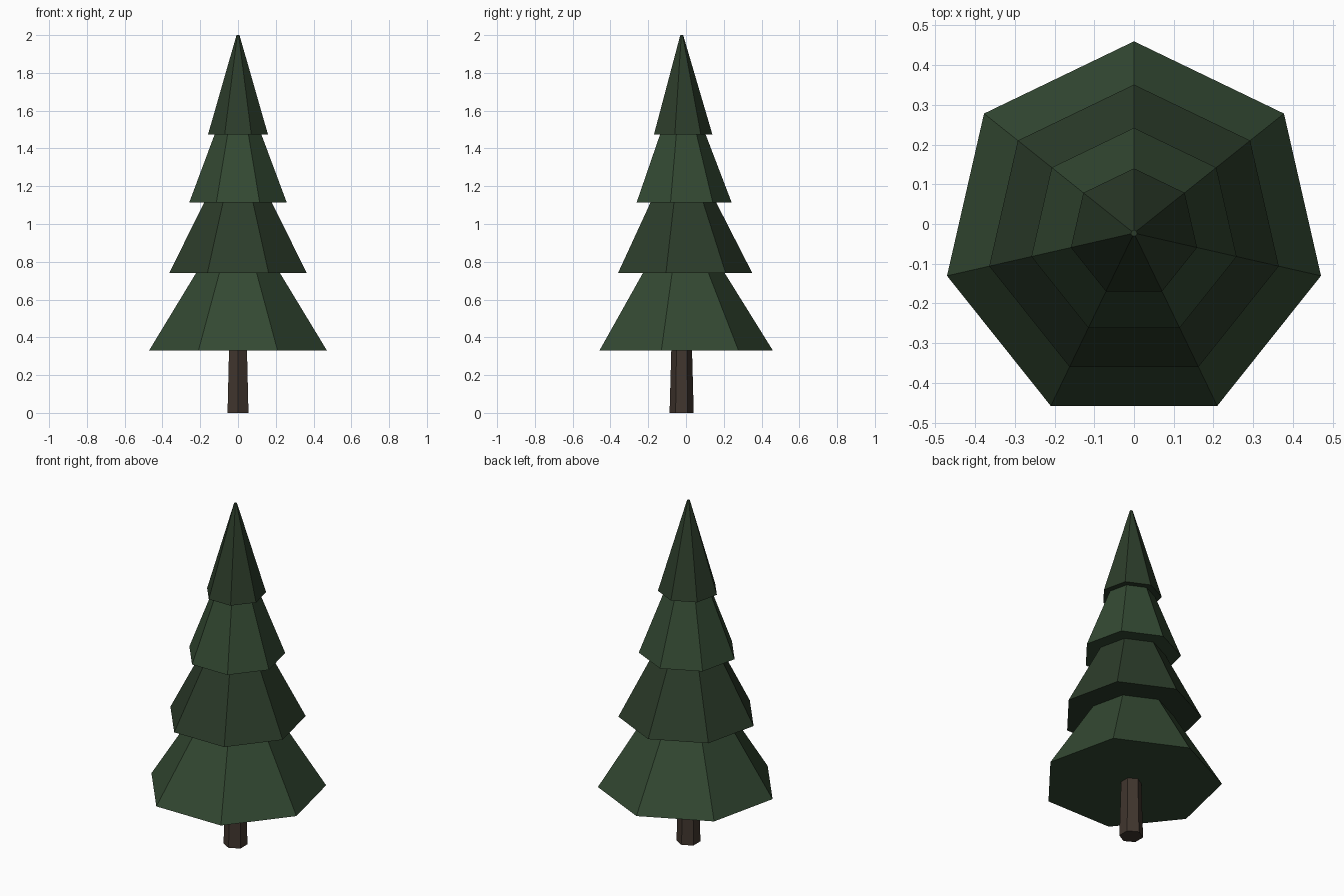
import bpy, bmesh
from math import sin, cos, pi

if "Cube" in bpy.data.objects:
    bpy.data.objects.remove(bpy.data.objects["Cube"])

CY = -0.023  # tree axis; the seven-sided outline is centred by its bounds


def material(name, rgb):
    m = bpy.data.materials.new(name)
    m.diffuse_color = (*rgb, 1)
    m.use_nodes = True
    m.node_tree.nodes["Principled BSDF"].inputs["Base Color"].default_value = m.diffuse_color
    return m


def frustum(name, sides, z0, r0, z1, r1, mat):
    """Closed tapered prism with one corner pointing to +y."""
    bm = bmesh.new()
    rings = [[bm.verts.new((r * sin(2 * pi * i / sides), CY + r * cos(2 * pi * i / sides), z))
              for i in range(sides)] for z, r in ((z0, r0), (z1, r1))]
    low, high = rings
    for i in range(sides):
        j = (i + 1) % sides
        bm.faces.new((low[i], low[j], high[j], high[i]))
    bm.faces.new(low)
    bm.faces.new(high)
    bmesh.ops.recalc_face_normals(bm, faces=bm.faces)
    mesh = bpy.data.meshes.new(name)
    bm.to_mesh(mesh)
    bm.free()
    mesh.materials.append(mat)
    obj = bpy.data.objects.new(name, mesh)
    bpy.context.collection.objects.link(obj)
    return obj


bark = material("bark", (0.052, 0.036, 0.027))
light = material("light_needles", (0.033, 0.066, 0.032))
dark = material("dark_needles", (0.025, 0.045, 0.023))

# Trunk
frustum("trunk", 6, 0, 0.064, 0.40, 0.053, bark)

# Foliage tiers, bottom to top: base height, base radius, top height, top radius
tiers = [(0.33, 0.483, 0.83, 0.172), (0.74, 0.374, 1.20, 0.139),
         (1.113, 0.265, 1.56, 0.094), (1.473, 0.163, 2.0, 0.008)]
for n, (z0, r0, z1, r1) in enumerate(tiers):
    frustum(f"foliage_tier_{n + 1}", 7, z0, r0, z1, r1, dark if n % 2 else light)
